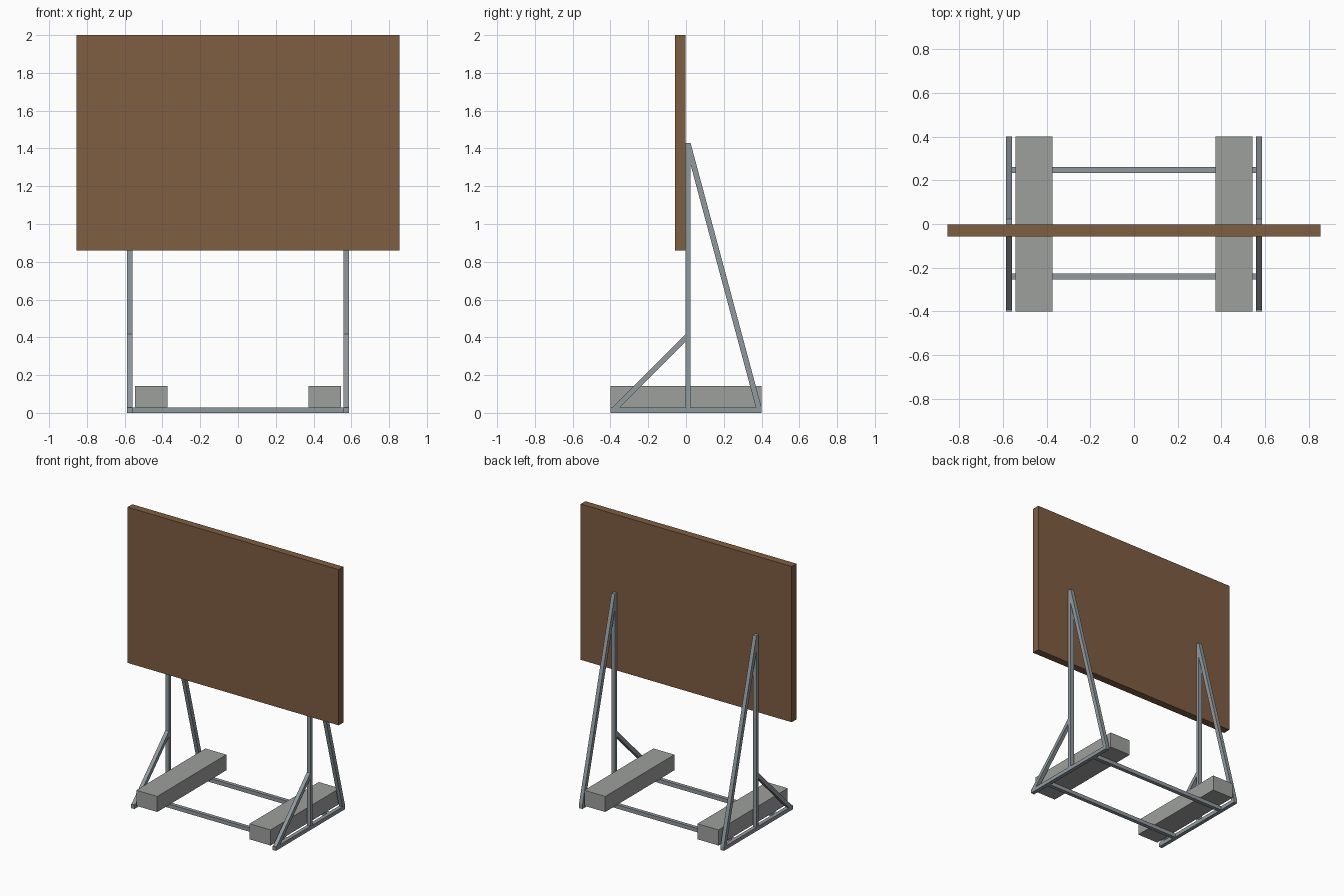
import bpy, bmesh

if "Cube" in bpy.data.objects:
    bpy.data.objects.remove(bpy.data.objects["Cube"])

T = 0.028           # square tube thickness
X0, X1 = 0.559, 0.587   # side frame inner / outer faces


def material(name, color):
    m = bpy.data.materials.new(name)
    m.diffuse_color = (*color, 1)
    m.use_nodes = True
    m.node_tree.nodes["Principled BSDF"].inputs["Base Color"].default_value = m.diffuse_color
    return m


STEEL = material("steel", (0.28, 0.32, 0.34))
WOOD = material("wood", (0.21, 0.11, 0.055))
CONCRETE = material("concrete", (0.34, 0.35, 0.34))


def prism(name, profile, x0, x1, mat):
    """Extrude a closed (y, z) profile from x0 to x1."""
    bm = bmesh.new()
    face = bm.faces.new([bm.verts.new((x0, y, z)) for y, z in profile])
    ext = bmesh.ops.extrude_face_region(bm, geom=[face])
    moved = [v for v in ext["geom"] if isinstance(v, bmesh.types.BMVert)]
    bmesh.ops.translate(bm, verts=moved, vec=(x1 - x0, 0, 0))
    bmesh.ops.recalc_face_normals(bm, faces=bm.faces)
    mesh = bpy.data.meshes.new(name)
    bm.to_mesh(mesh)
    bm.free()
    mesh.materials.append(mat)
    obj = bpy.data.objects.new(name, mesh)
    bpy.context.collection.objects.link(obj)
    return obj


def rect(y0, y1, z0, z1):
    return [(y0, z0), (y1, z0), (y1, z1), (y0, z1)]


# Sign board
prism("board", rect(-0.057, -0.002, 0.86, 2.0), -0.855, 0.855, WOOD)

# Side frames: base rail, post, long rear brace, short front brace
frame_parts = {
    "base_rail": rect(-0.4, 0.4, 0, T),
    "post": rect(-0.002, 0.024, T, 1.43),
    "rear_brace": [(0.024, 1.43), (0.024, 1.315), (0.37, T), (0.4, T)],
    "front_brace": [(-0.4, T - 0.008), (-0.352, T), (-0.002, 0.376), (-0.002, 0.417)],
}
for side, s in (("left", -1), ("right", 1)):
    for part, profile in frame_parts.items():
        prism(f"{side}_{part}", profile, s * X0, s * X1, STEEL)
    # Ballast block resting on the cross bars
    prism(f"{side}_ballast_block", rect(-0.4, 0.4, T, 0.142), s * 0.374, s * 0.544, CONCRETE)

# Cross bars joining the two frames
for name, y in (("front_cross_bar", -0.24), ("rear_cross_bar", 0.248)):
    prism(name, rect(y - T / 2, y + T / 2, 0, T), -X0, X0, STEEL)
